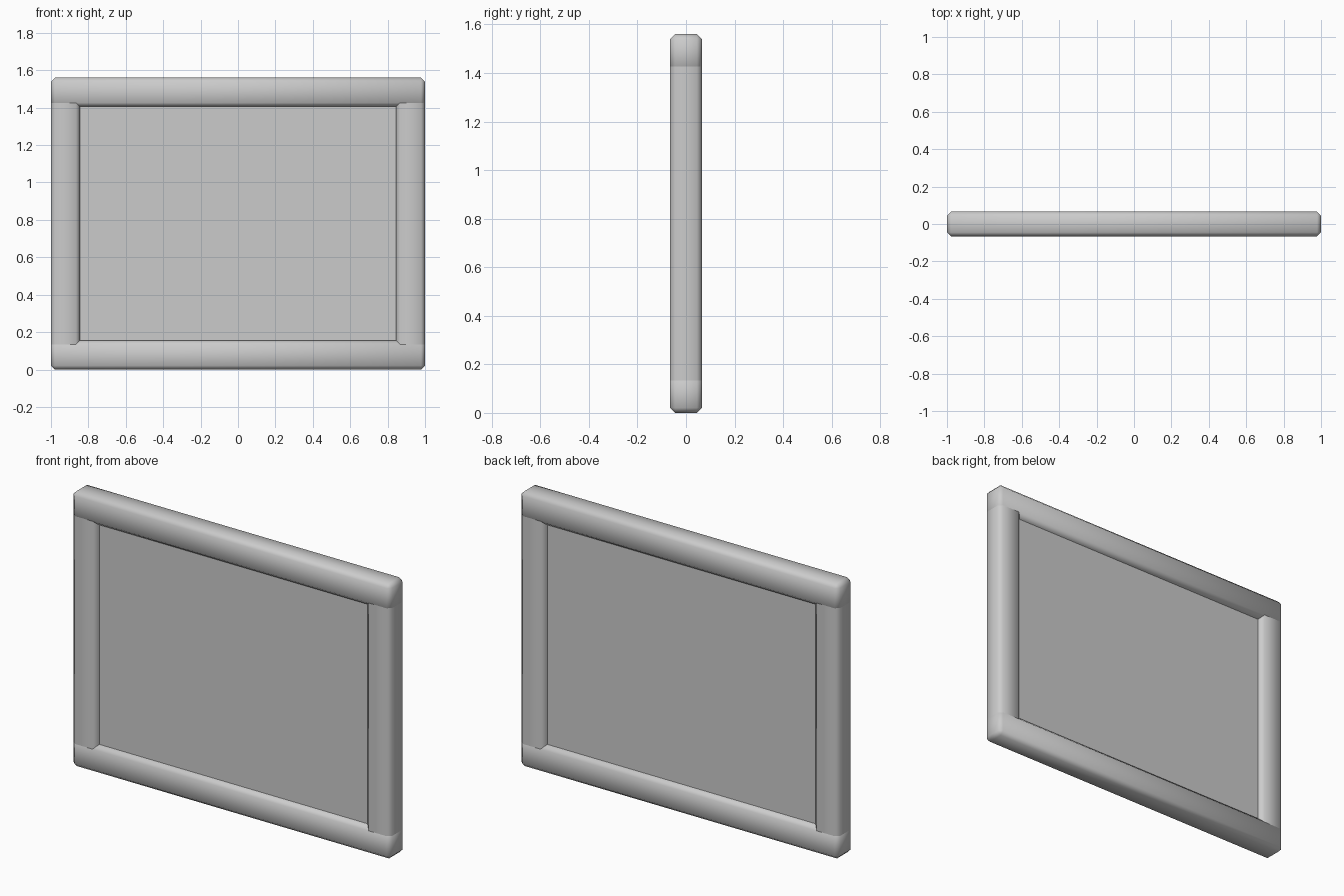
import bpy, bmesh, math

if "Cube" in bpy.data.objects:
    bpy.data.objects.remove(bpy.data.objects["Cube"])

HEIGHT = 1.56      # overall height
BAR = 0.155        # visible width of each bar
HALF_DEPTH = 0.066
CHAMFER = 0.021

grey = bpy.data.materials.new("light_grey")
grey.diffuse_color = (0.6, 0.6, 0.6, 1)
grey.use_nodes = True
grey.node_tree.nodes["Principled BSDF"].inputs["Base Color"].default_value = grey.diffuse_color


def box(name, size, centre, chamfer_edges=None):
    """Box with optional chamfer; chamfer_edges is 'all' or 'vertical'."""
    bm = bmesh.new()
    bmesh.ops.create_cube(bm, size=1)
    bmesh.ops.scale(bm, vec=size, verts=bm.verts)
    if chamfer_edges:
        edges = [e for e in bm.edges if chamfer_edges == "all"
                 or abs(e.verts[0].co.z - e.verts[1].co.z) > 0.01]
        bmesh.ops.bevel(bm, geom=edges, offset=CHAMFER, segments=1,
                        affect="EDGES", profile=0.5)
    mesh = bpy.data.meshes.new(name)
    bm.to_mesh(mesh)
    bm.free()
    mesh.materials.append(grey)
    obj = bpy.data.objects.new(name, mesh)
    obj.location = centre
    bpy.context.collection.objects.link(obj)
    # Chamfers blend smoothly, square ends stay sharp
    bpy.ops.object.select_all(action="DESELECT")
    obj.select_set(True)
    bpy.context.view_layer.objects.active = obj
    if chamfer_edges:
        bpy.ops.object.shade_smooth_by_angle(angle=math.radians(60))
    return obj


# Horizontal bars run the full width
for name, z in (("bottom_bar", BAR / 2), ("top_bar", HEIGHT - BAR / 2)):
    box(name, (2, 2 * HALF_DEPTH, BAR), (0, 0, z), "all")

# Uprights butt into the horizontal bars just past their chamfers
upright = HEIGHT - 2 * (BAR - CHAMFER)
for name, side in (("left_upright", -1), ("right_upright", 1)):
    box(name, (BAR, 2 * HALF_DEPTH, upright),
        (side * (1 - BAR / 2), 0, HEIGHT / 2), "vertical")

# Flat panel held inside the frame
box("panel", (2 - 2 * BAR + 0.04, 0.07, HEIGHT - 2 * BAR + 0.04),
    (0, 0, HEIGHT / 2))
